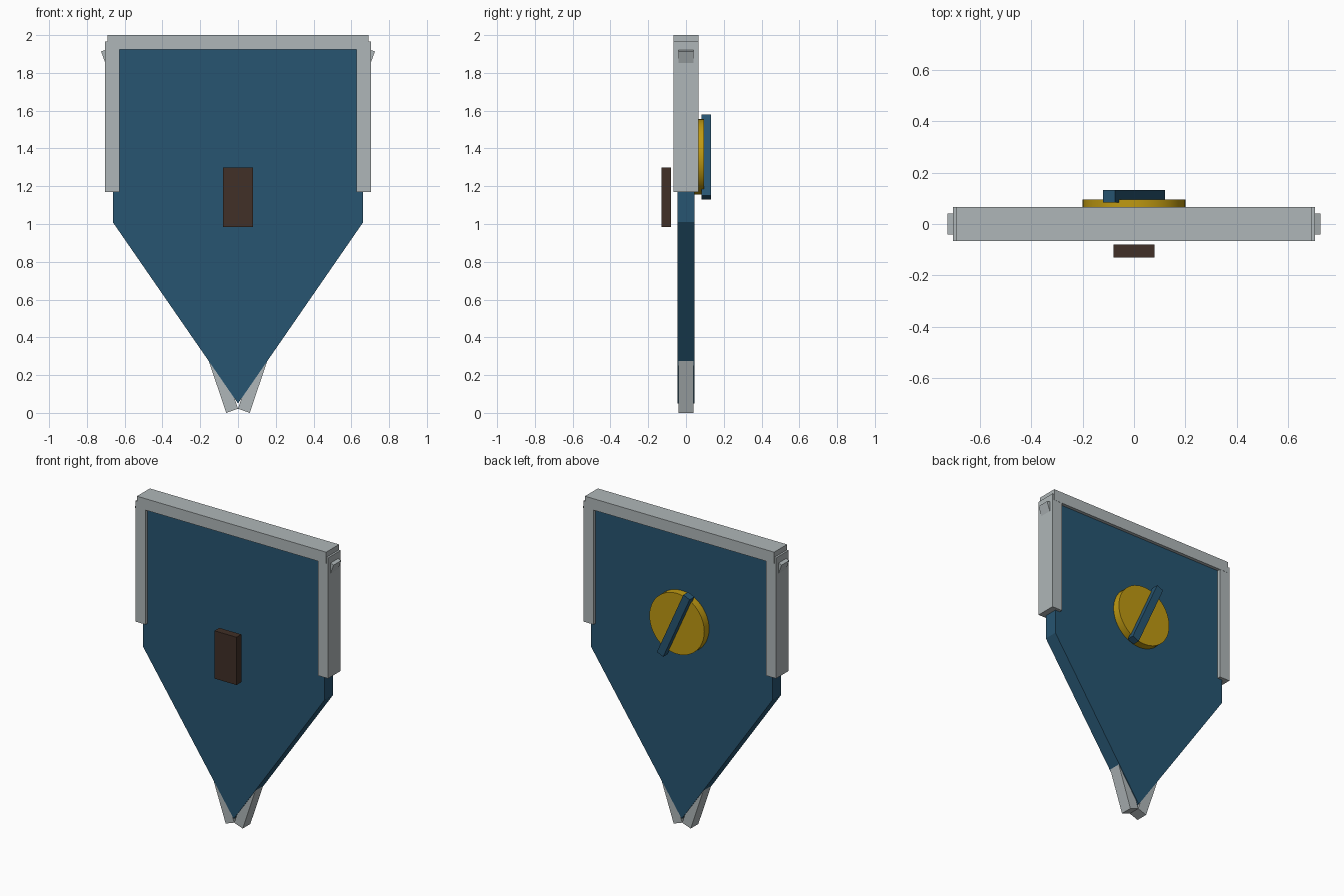
import bpy
import bmesh
import math
from mathutils import Matrix, Vector

cube = bpy.data.objects.get("Cube")
if cube:
    bpy.data.objects.remove(cube, do_unlink=True)


def material(name, rgb):
    m = bpy.data.materials.new(name)
    m.use_nodes = True
    color = (*rgb, 1)
    m.diffuse_color = color
    m.node_tree.nodes["Principled BSDF"].inputs["Base Color"].default_value = color
    return m


blue = material("deep blue", (0.02, 0.09, 0.165))
steel = material("steel grey", (0.43, 0.47, 0.48))
gold = material("gold", (0.52, 0.32, 0.006))
brown = material("dark brown", (0.052, 0.029, 0.02))


def finish(name, bm, mat):
    bmesh.ops.recalc_face_normals(bm, faces=bm.faces)
    mesh = bpy.data.meshes.new(name)
    bm.to_mesh(mesh)
    bm.free()
    mesh.materials.append(mat)
    obj = bpy.data.objects.new(name, mesh)
    bpy.context.collection.objects.link(obj)
    return obj


def slab(name, outline, y0, y1, mat):
    """Extrude an x-z outline from y0 to y1."""
    bm = bmesh.new()
    face = bm.faces.new([bm.verts.new((x, y0, z)) for x, z in outline])
    out = bmesh.ops.extrude_face_region(bm, geom=[face])
    moved = [v for v in out["geom"] if isinstance(v, bmesh.types.BMVert)]
    bmesh.ops.translate(bm, verts=moved, vec=(0, y1 - y0, 0))
    return finish(name, bm, mat)


def rect(x0, x1, z0, z1):
    return [(x0, z0), (x1, z0), (x1, z1), (x0, z1)]


# Pointed shield board
slab("shield_board", [(0, 0.05), (0.663, 1.01), (0.663, 1.95),
                      (-0.663, 1.95), (-0.663, 1.01)], -0.045, 0.045, blue)

# Metal frame, side rivets and tip guards, mirrored left and right
slab("top_frame", rect(-0.69, 0.69, 1.925, 2.0), -0.067, 0.067, steel)
for side, s in (("left", 1), ("right", -1)):
    parts = {
        "side_frame": (rect(0.628, 0.703, 1.17, 1.965), 0.066),
        "frame_clip": ([(0.69, 1.926), (0.725, 1.914), (0.703, 1.853), (0.69, 1.858)], 0.04),
        "tip_guard": ([(0.062, 0.0), (0.157, 0.28), (0.095, 0.301), (0, 0.022)], 0.04),
    }
    for name, (outline, depth) in parts.items():
        slab(f"{side}_{name}", [(s * x, z) for x, z in outline], -depth, depth, steel)

# Hand grip on the front side
slab("hand_grip", rect(-0.08, 0.08, 0.985, 1.3), -0.13, -0.08, brown)

# Round boss on the back
bm = bmesh.new()
bmesh.ops.create_cone(bm, cap_ends=True, segments=48, radius1=0.2, radius2=0.2, depth=0.055,
                      matrix=Matrix.Translation((0, 0.068, 1.355)) @ Matrix.Rotation(math.pi / 2, 4, "X"))
boss = finish("round_boss", bm, gold)
bpy.ops.object.select_all(action="DESELECT")
boss.select_set(True)
bpy.context.view_layer.objects.active = boss
bpy.ops.object.shade_smooth_by_angle(angle=math.radians(30))

# Slanted bar across the boss
turn = Matrix.Rotation(math.radians(24.3), 2)
bar = [turn @ Vector(p) for p in rect(-0.025, 0.025, -0.235, 0.235)]
slab("boss_bar", [(p.x, p.y + 1.355) for p in bar], 0.083, 0.133, blue)
